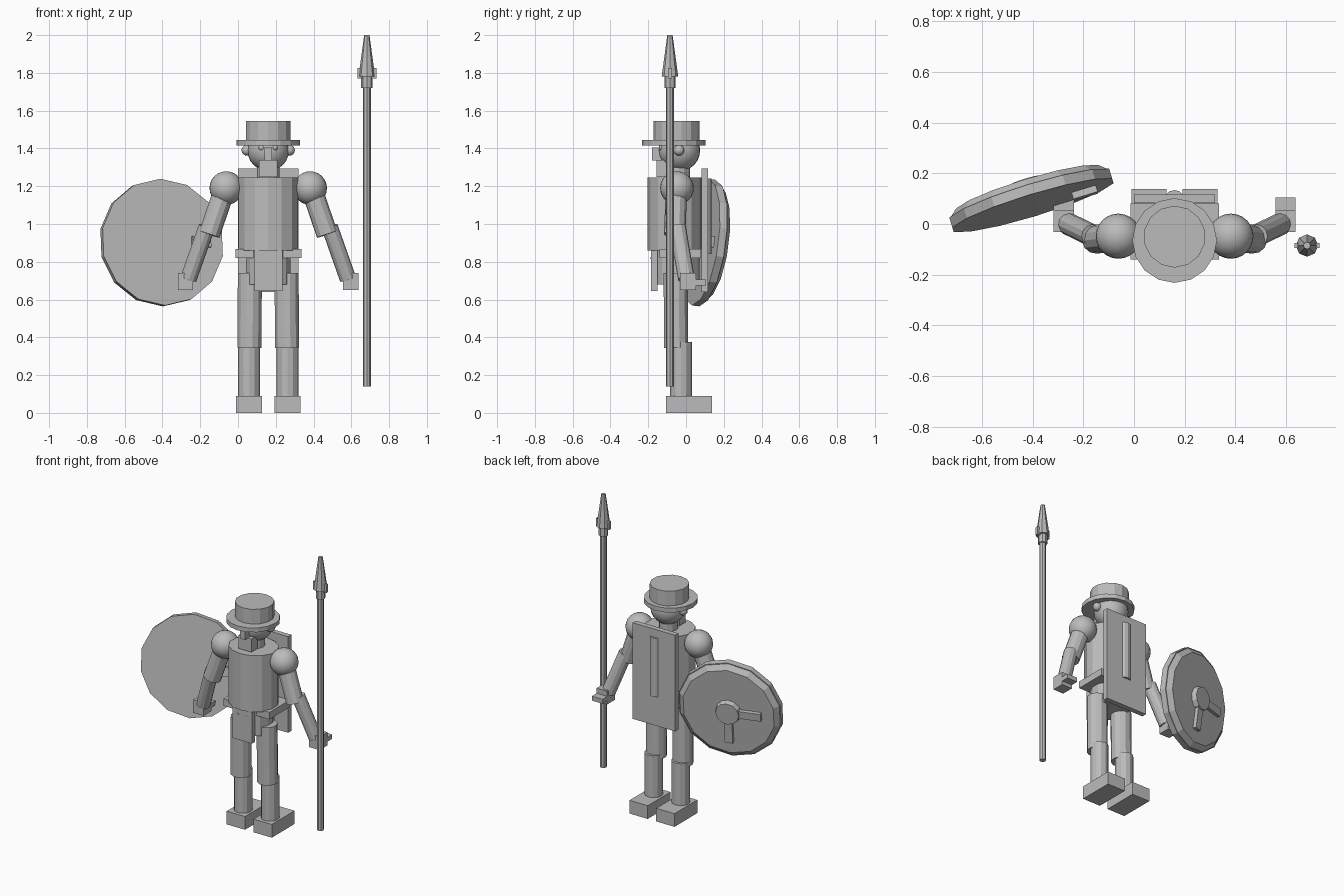
import bpy, bmesh, math
from mathutils import Vector, Matrix

cube = bpy.data.objects.get("Cube")
if cube:
    bpy.data.objects.remove(cube, do_unlink=True)

GREY = (0.5, 0.5, 0.5, 1.0)
mat = bpy.data.materials.new("plain grey")
mat.use_nodes = True
mat.diffuse_color = GREY
mat.node_tree.nodes["Principled BSDF"].inputs["Base Color"].default_value = GREY

MID = 0.16      # body centre line
ID = Matrix.Identity(4)


def finish(name, bm, smooth=False):
    mesh = bpy.data.meshes.new(name)
    bmesh.ops.recalc_face_normals(bm, faces=bm.faces)
    for f in bm.faces:
        f.smooth = smooth
    bm.to_mesh(mesh)
    bm.free()
    mesh.materials.append(mat)
    ob = bpy.data.objects.new(name, mesh)
    bpy.context.collection.objects.link(ob)
    return ob


def box(name, x, y, z, frame=ID):
    """Box from (low, high) ranges, placed in a frame."""
    bm = bmesh.new()
    size = [r[1] - r[0] for r in (x, y, z)]
    centre = [sum(r) / 2 for r in (x, y, z)]
    m = frame @ Matrix.Translation(centre) @ Matrix.Diagonal((*size, 1))
    bmesh.ops.create_cube(bm, size=1, matrix=m)
    return finish(name, bm)


def rod(name, a, b, r1, r2=None, sides=12, depth=1.0, frame=ID):
    """Tapered cylinder from a to b; depth squashes it along its local y."""
    a, b = Vector(a), Vector(b)
    d = b - a
    turn = ID if d.xy.length < 1e-6 else d.to_track_quat('Z', 'Y').to_matrix().to_4x4()
    m = frame @ Matrix.Translation((a + b) / 2) @ turn @ Matrix.Diagonal((1, depth, 1, 1))
    bm = bmesh.new()
    bmesh.ops.create_cone(bm, cap_ends=True, segments=sides, radius1=r1,
                          radius2=r1 if r2 is None else r2, depth=d.length, matrix=m)
    return finish(name, bm)


def ball(name, centre, r):
    bm = bmesh.new()
    bmesh.ops.create_uvsphere(bm, u_segments=24, v_segments=12, radius=r,
                              matrix=Matrix.Translation(centre))
    return finish(name, bm, True)


# Torso, hips and belt
rod("torso", (MID, -0.06, 0.86), (MID, -0.06, 1.245), 0.162, sides=14, depth=0.88)
rod("hips", (MID, -0.05, 0.68), (MID, -0.05, 0.87), 0.122, sides=14)
box("belt", (-0.013, 0.335), (-0.14, 0.08), (0.82, 0.868))
box("front_flap", (0.088, 0.235), (-0.185, -0.15), (0.645, 0.86))
rod("neck", (MID, -0.04, 1.2), (MID, -0.04, 1.32), 0.06)

# Head and face
ball("head", (MID, -0.035, 1.39), 0.11)
box("nose", (MID - 0.02, MID + 0.02), (-0.18, -0.12), (1.335, 1.405))
box("beard", (0.112, 0.21), (-0.155, -0.09), (1.25, 1.34))

# Hat
rod("hat_brim", (MID, -0.065, 1.415), (MID, -0.065, 1.445), 0.167, sides=16)
rod("hat_crown", (MID, -0.05, 1.44), (MID, -0.05, 1.545), 0.122, sides=14)

# Back board with its raised strip
box("back_board", (0.0, 0.32), (0.082, 0.117), (0.64, 1.295))
rod("back_strip", (MID, 0.105, 0.84), (MID, 0.105, 1.24), 0.036, sides=10, depth=0.8)

# Paired parts
for side, s in (("right", -1), ("left", 1)):
    def p(dx, y, z):
        return (MID + s * dx, y, z)

    def span(lo, hi):
        return tuple(sorted((MID + s * lo, MID + s * hi)))

    ball(side + "_ear", p(0.113, -0.037, 1.39), 0.028)
    ball(side + "_eye", p(0.035, -0.128, 1.403), 0.016)
    rod(side + "_flap_button", p(0.03, -0.188, 0.82), p(0.03, -0.18, 0.82), 0.006, sides=8)
    # Arm
    ball(side + "_shoulder", p(0.222, -0.048, 1.19), 0.089)
    rod(side + "_upper_arm", p(0.225, -0.05, 1.2), p(0.312, -0.06, 0.945), 0.057)
    rod(side + "_forearm", p(0.325, -0.045, 0.985), p(0.422, 0.002, 0.71), 0.044)
    box(side + "_hand", span(0.397, 0.477), (-0.032, 0.053), (0.65, 0.74))
    box(side + "_thumb", span(0.397, 0.477), (0.05, 0.105), (0.675, 0.705))
    # Leg
    rod(side + "_thigh", p(0.1, -0.052, 0.345), p(0.097, -0.055, 0.74), 0.066)
    rod(side + "_shin", p(0.102, -0.027, 0.08), p(0.102, -0.027, 0.375), 0.058)
    box(side + "_foot", span(0.032, 0.17), (-0.107, 0.138), (0, 0.09))

# Shield: local z points out of its decorated back side
out = Vector((-0.29, 0.95, -0.13)).normalized()
across = Vector((0, 0, 1)).cross(out).normalized()     # towards the right hand
up = out.cross(across)
shield = Matrix((across, up, out)).transposed().to_4x4()
shield.translation = (-0.408, 0.105, 0.9)
rod("shield_body", (0, 0, -0.033), (0, 0, 0.008), 0.338, sides=14, frame=shield)
rod("shield_face", (0, 0, 0.008), (0, 0, 0.036), 0.332, 0.3, sides=14, frame=shield)
rod("shield_boss", (0, 0, 0.03), (0, 0, 0.068), 0.085, 0.075, sides=12, frame=shield)
toward = 1 if across.x < 0 else -1
bar = sorted((toward * 0.05, toward * 0.215))
box("shield_side_bar", bar, (-0.026, 0.026), (0.03, 0.06), shield)
box("shield_lower_bar", (-0.026, 0.026), (-0.215, -0.05), (0.03, 0.06), shield)
strap = sorted((-toward * 0.16, -toward * 0.26))
box("shield_strap", strap, (-0.03, 0.03), (-0.06, -0.03), shield)

# Spear
SX, SY = 0.682, -0.085


def spear(name, lo, hi, r1, r2=None):
    return rod(name, (SX, SY, lo), (SX, SY, hi), r1, r2, sides=8)


spear("spear_shaft", 0.14, 1.74, 0.021)
spear("spear_collar", 1.72, 1.78, 0.03)
spear("spear_blade", 1.78, 2.0, 0.044, 0.014)
box("spear_wings", (SX - 0.05, SX + 0.05), (SY - 0.01, SY + 0.01), (1.77, 1.825))
